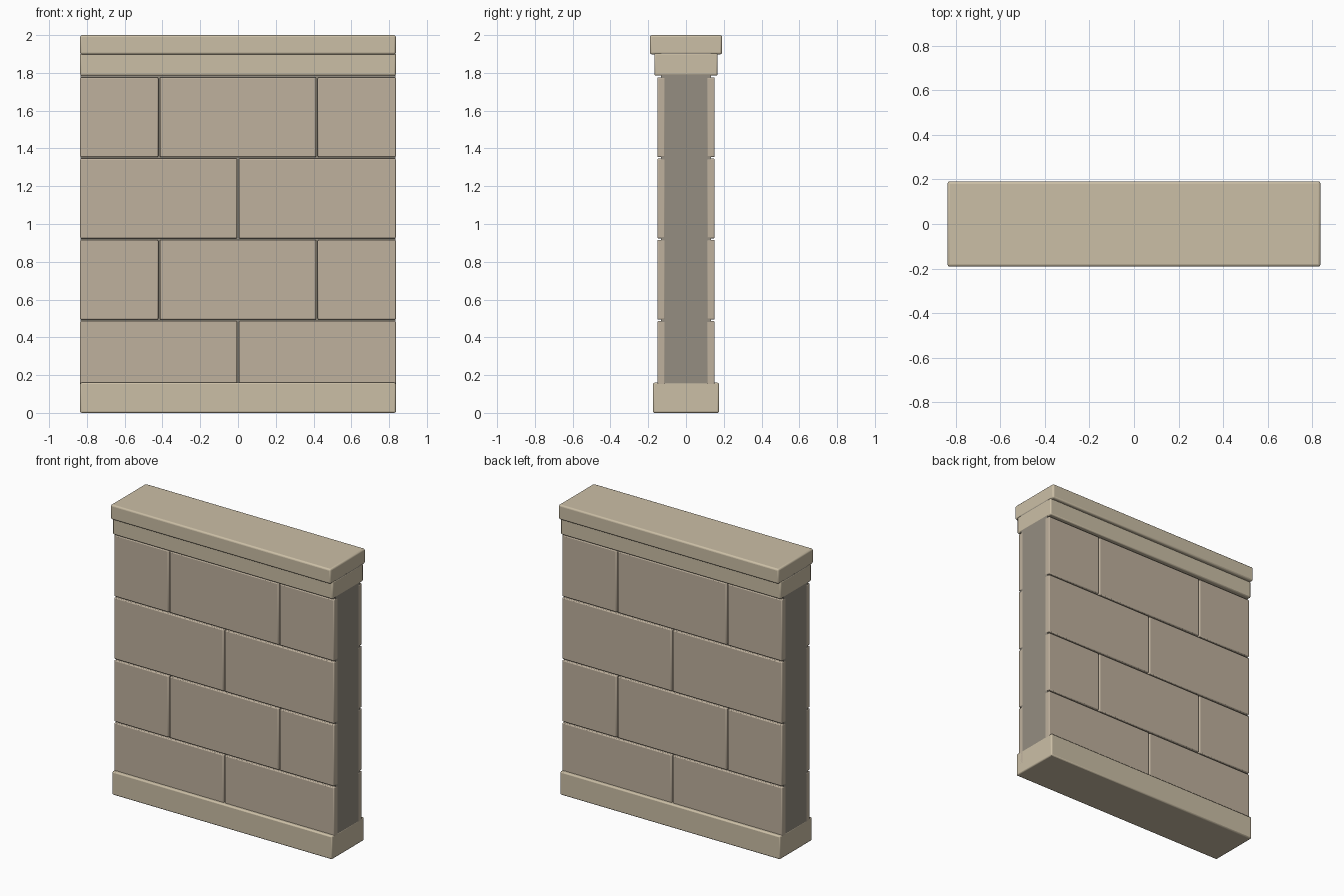
import bpy

if "Cube" in bpy.data.objects:
    bpy.data.objects.remove(bpy.data.objects["Cube"])

HALF = 0.836  # half length of the wall


def material(name, rgb):
    m = bpy.data.materials.new(name)
    m.diffuse_color = (*rgb, 1)
    m.use_nodes = True
    m.node_tree.nodes["Principled BSDF"].inputs["Base Color"].default_value = m.diffuse_color
    return m


TRIM = material("trim_stone", (0.60, 0.52, 0.38))
BLOCK = material("block_stone", (0.52, 0.44, 0.34))
MORTAR = material("mortar", (0.30, 0.27, 0.22))


def box(name, x, y, z, mat, bevel=0.0, segments=2):
    """Box from (min, max) ranges, with optionally rounded edges."""
    bpy.ops.mesh.primitive_cube_add(
        size=1, location=[(r[0] + r[1]) / 2 for r in (x, y, z)])
    ob = bpy.context.object
    ob.name = name
    ob.scale = [r[1] - r[0] for r in (x, y, z)]
    bpy.ops.object.transform_apply(location=False, rotation=False, scale=True)
    ob.data.materials.append(mat)
    if bevel:
        mod = ob.modifiers.new("rounded_edges", 'BEVEL')
        mod.width = bevel
        mod.segments = segments
        bpy.ops.object.shade_smooth_by_angle()
    return ob


# Recessed core, seen in the joints and at both ends
box("wall_core", (-HALF + 0.001, HALF - 0.001), (-0.132, 0.132), (0.01, 1.905), MORTAR)

# Running-bond facing blocks on the front and back
GAP, PITCH, FIRST = 0.008, 0.43, 0.06
for side, s in (("front", -1), ("back", 1)):
    y = sorted((s * 0.11, s * 0.152))
    for row in range(4):
        joints = [0] if row % 2 == 0 else [-HALF / 2, HALF / 2]
        edges = [-HALF - GAP / 2] + joints + [HALF + GAP / 2]
        z = FIRST + row * PITCH
        for i, (a, b) in enumerate(zip(edges, edges[1:])):
            box(f"{side}_block_{row}_{i}", (a + GAP / 2, b - GAP / 2), y,
                (z + GAP / 2, z + PITCH - GAP / 2), BLOCK, 0.006)

# Plinth, frieze and coping
box("plinth", (-HALF, HALF), (-0.175, 0.175), (0, 0.16), TRIM, 0.008)
box("frieze", (-HALF, HALF), (-0.167, 0.167), (1.785, 1.905), TRIM, 0.008)
box("coping", (-HALF, HALF), (-0.191, 0.191), (1.898, 2.0), TRIM, 0.011, 3)
